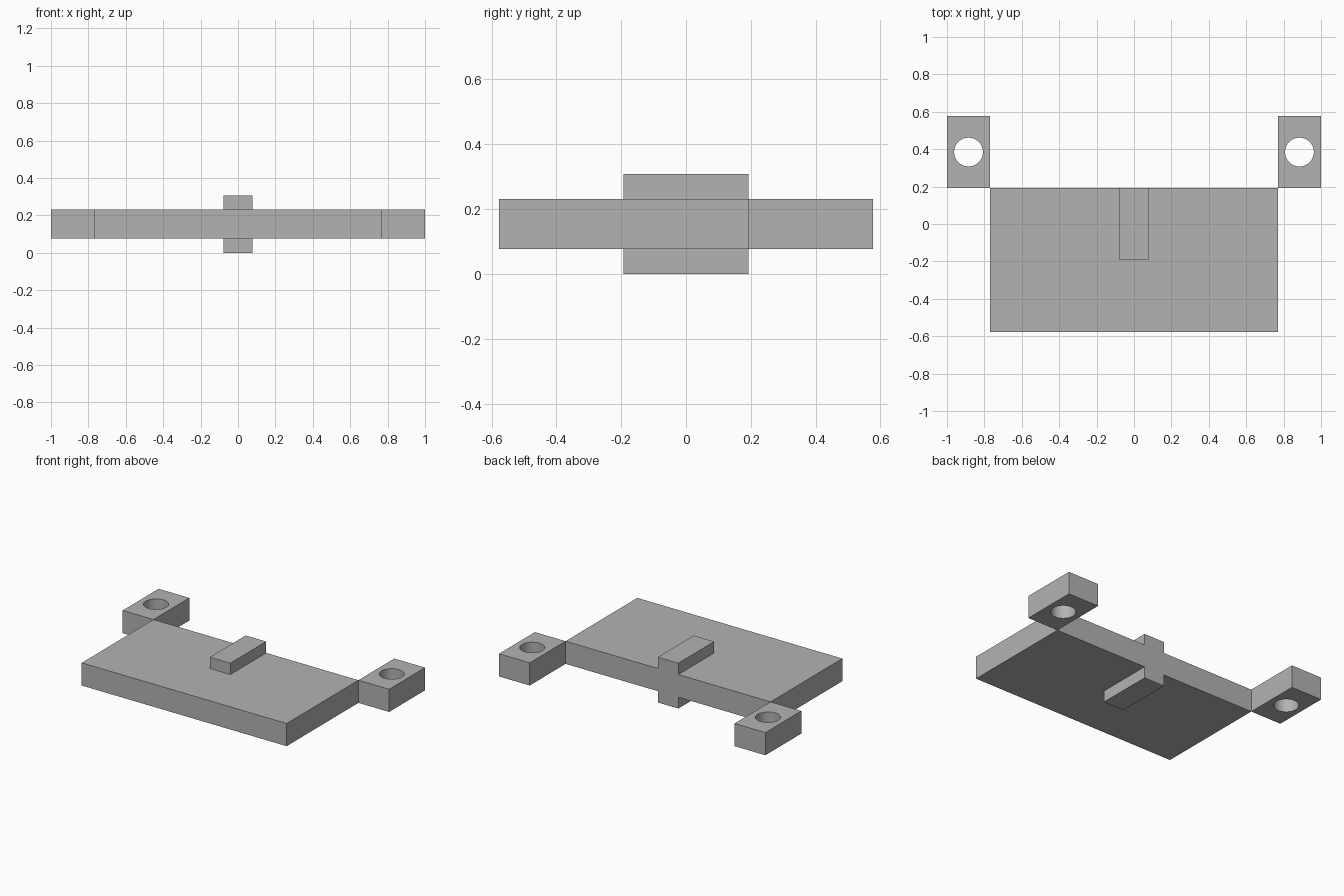
import bpy

U = 2 / 26  # one design unit; the whole part is 26 units wide

cube = bpy.data.objects.get("Cube")
if cube:
    bpy.data.objects.remove(cube, do_unlink=True)

grey = bpy.data.materials.new("plain grey")
grey.use_nodes = True
colour = (0.45, 0.45, 0.45, 1)
grey.diffuse_color = colour
grey.node_tree.nodes["Principled BSDF"].inputs["Base Color"].default_value = colour


def finish(obj, name):
    obj.name = name
    obj.data.materials.append(grey)
    return obj


def box(name, x, y, z):
    """Box spanning (min, max) design units on each axis."""
    spans = (x, y, z)
    bpy.ops.mesh.primitive_cube_add(size=1, location=[sum(s) / 2 * U for s in spans])
    obj = bpy.context.object
    obj.scale = [(s[1] - s[0]) * U for s in spans]
    bpy.ops.object.transform_apply(location=True, rotation=False, scale=True)
    return finish(obj, name)


def combine(target, tool, operation):
    """Boolean the tool into the target, then drop the tool."""
    mod = target.modifiers.new("combine", "BOOLEAN")
    mod.operation = operation
    mod.solver = "EXACT"
    mod.object = tool
    bpy.ops.object.select_all(action="DESELECT")
    target.select_set(True)
    bpy.context.view_layer.objects.active = target
    bpy.ops.object.modifier_apply(modifier=mod.name)
    bpy.data.objects.remove(tool, do_unlink=True)


# Main plate with a key bar that stands out above and below it
plate = box("plate", (-10, 10), (-7.5, 2.5), (1, 3))
key = box("key_bar", (-1, 1), (-2.5, 2.5), (0, 4))
combine(plate, key, "UNION")

# Bored mounting lugs touching the rear corners
for side, name in ((1, "left_lug"), (-1, "right_lug")):
    lug = box(name, sorted((10 * side, 13 * side)), (2.5, 7.5), (1, 3))
    bpy.ops.mesh.primitive_cylinder_add(
        vertices=48, radius=U, depth=4 * U, location=(11.5 * side * U, 5 * U, 2 * U))
    bore = finish(bpy.context.object, "bore_cutter")
    bore.hide_render = True
    combine(lug, bore, "DIFFERENCE")
    bpy.ops.object.shade_smooth_by_angle()
